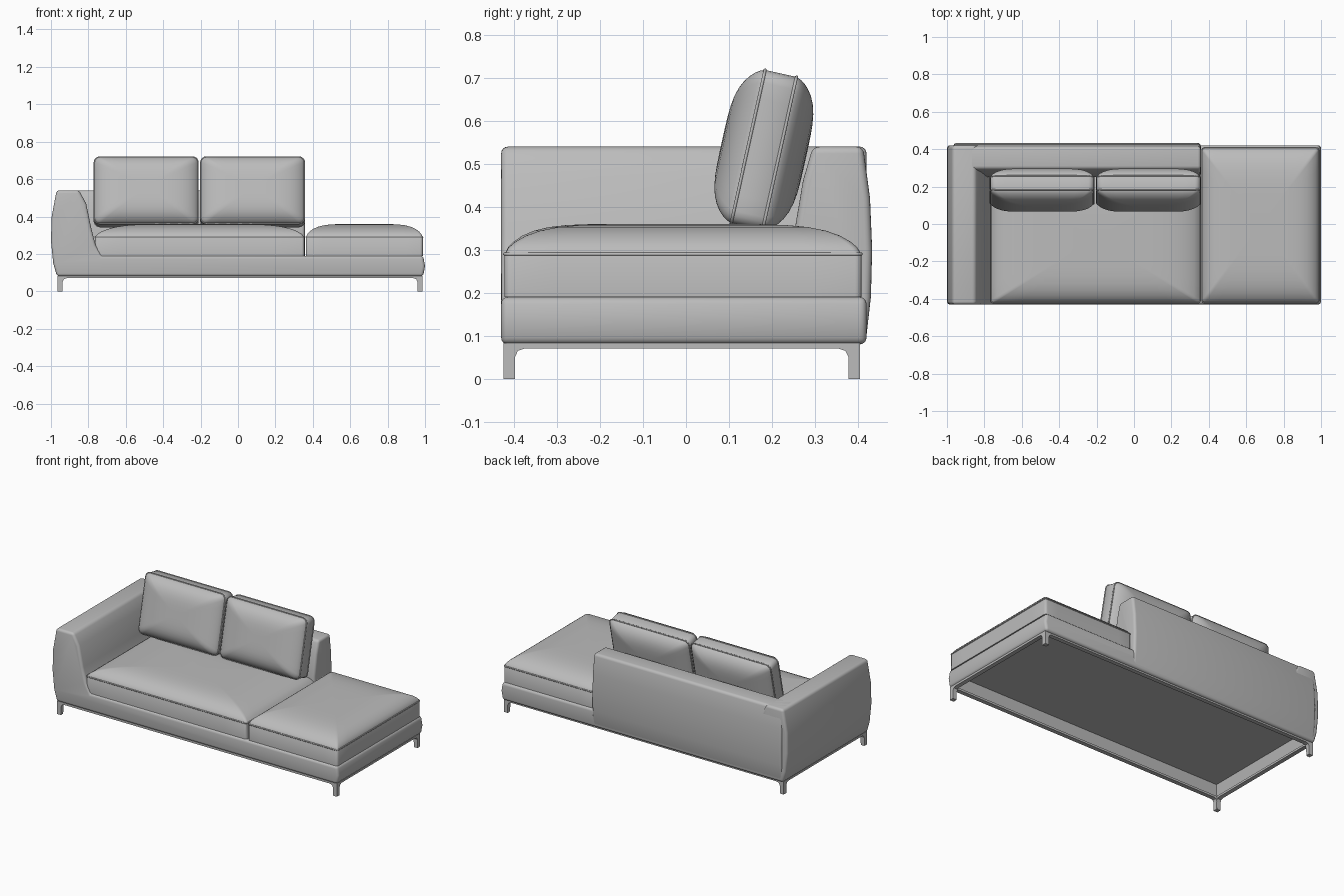
import bpy, bmesh, math
from mathutils import Matrix, Vector

if "Cube" in bpy.data.objects:
    bpy.data.objects.remove(bpy.data.objects["Cube"])

# One fabric colour for the whole sofa
GREY = (0.5, 0.5, 0.5, 1)
fabric = bpy.data.materials.new("grey_fabric")
fabric.use_nodes = True
fabric.diffuse_color = GREY
fabric.node_tree.nodes["Principled BSDF"].inputs["Base Color"].default_value = GREY


def finish(bm, name):
    bmesh.ops.recalc_face_normals(bm, faces=bm.faces)
    mesh = bpy.data.meshes.new(name)
    bm.to_mesh(mesh)
    bm.free()
    obj = bpy.data.objects.new(name, mesh)
    bpy.context.collection.objects.link(obj)
    mesh.materials.append(fabric)
    bpy.ops.object.select_all(action="DESELECT")
    obj.select_set(True)
    bpy.context.view_layer.objects.active = obj
    bpy.ops.object.shade_smooth_by_angle(angle=math.radians(40))
    return obj


def prism(name, profile, axis, lo, hi, bevel=0, recess=None):
    """Extrude a profile along x or y, round its edges, optionally hollow the underside."""
    bm = bmesh.new()

    def place(p, t):
        return (t, p[0], p[1]) if axis == "x" else (p[0], t, p[1])
    ends = [[bm.verts.new(place(p, t)) for p in profile] for t in (lo, hi)]
    bm.faces.new(ends[0])
    bm.faces.new(ends[1])
    n = len(profile)
    for i in range(n):
        j = (i + 1) % n
        bm.faces.new((ends[0][i], ends[0][j], ends[1][j], ends[1][i]))
    bmesh.ops.recalc_face_normals(bm, faces=bm.faces)
    if bevel:
        sharp = [e for e in bm.edges if e.calc_face_angle() > 0.6]
        bmesh.ops.bevel(bm, geom=sharp, offset=bevel, segments=4, profile=0.5,
                        affect="EDGES", clamp_overlap=False)
    if recess:
        bm.normal_update()
        under = max((f for f in bm.faces if f.normal.z < -0.9), key=lambda f: f.calc_area())
        bmesh.ops.inset_individual(bm, faces=[under], thickness=recess[0])
        bmesh.ops.translate(bm, verts=under.verts, vec=(0, 0, recess[1]))
    return finish(bm, name)


def rounded_outline(a, b, r, arc=4, steps=8):
    """Rounded rectangle, with its straight edges subdivided."""
    corners = []
    for k, (sx, sy) in enumerate(((1, 1), (-1, 1), (-1, -1), (1, -1))):
        angles = [math.pi / 2 * (k + i / arc) for i in range(arc + 1)]
        corners.append([Vector((sx * (a - r) + r * math.cos(t),
                                sy * (b - r) + r * math.sin(t), 0)) for t in angles])
    points = []
    for k, corner in enumerate(corners):
        nxt = corners[(k + 1) % 4][0]
        points += corner + [corner[-1].lerp(nxt, i / steps) for i in range(1, steps)]
    return points


def piping(name, points, matrix):
    curve = bpy.data.curves.new(name, "CURVE")
    curve.dimensions = "3D"
    curve.bevel_depth = 0.004
    curve.bevel_resolution = 1
    spline = curve.splines.new("POLY")
    spline.points.add(len(points) - 1)
    for sp, p in zip(spline.points, points):
        sp.co = (*(matrix @ p), 1)
    spline.use_cyclic_u = True
    curve.materials.append(fabric)
    bpy.context.collection.objects.link(bpy.data.objects.new(name, curve))


def cushion(name, width, depth, band, crowns, power, matrix, radius):
    """Straight side band with a domed face below and above, and piped seams."""
    outline = rounded_outline(width / 2, depth / 2, radius)
    scales = [0.15, 0.3, 0.45, 0.58, 0.7, 0.8, 0.88, 0.94, 0.975, 1]
    bm = bmesh.new()

    def half(sign, crown):
        rings = []
        for s in scales:
            z = sign * (band / 2 + crown * (1 - s ** power) ** 0.72)
            rings.append([bm.verts.new(matrix @ Vector((p.x * s, p.y * s, z))) for p in outline])
        tip = bm.verts.new(matrix @ Vector((0, 0, sign * (band / 2 + crown))))
        return tip, rings

    low_tip, low = half(-1, crowns[0])
    top_tip, top = half(1, crowns[1])
    rings = low + top[::-1]
    n = len(outline)
    for i in range(n):
        j = (i + 1) % n
        bm.faces.new((low_tip, low[0][i], low[0][j]))
        bm.faces.new((top_tip, top[0][i], top[0][j]))
        for r, q in zip(rings, rings[1:]):
            bm.faces.new((r[i], r[j], q[j], q[i]))
    finish(bm, name)
    for sign, crown, side in ((-1, crowns[0], "lower"), (1, crowns[1], "upper")):
        if crown:
            seam = [p * 0.998 + Vector((0, 0, sign * band / 2)) for p in outline]
            piping(f"{name}_{side}_piping", seam, matrix)


# Base and arm: one profile, hollow underneath
prism("base_and_arm", [
    (-0.968, 0.08), (-0.988, 0.15), (-1.0, 0.27), (-0.996, 0.4), (-0.97, 0.54),
    (-0.85, 0.54), (-0.812, 0.47), (-0.785, 0.34), (-0.762, 0.25), (-0.73, 0.19),
    (0.99, 0.19), (1.0, 0.135), (0.99, 0.08)],
    "y", -0.43, 0.42, bevel=0.016, recess=(0.025, 0.075))

# Backrest
prism("backrest", [
    (0.418, 0.085), (0.43, 0.19), (0.433, 0.3), (0.428, 0.42), (0.412, 0.54),
    (0.295, 0.54), (0.272, 0.46), (0.25, 0.33), (0.25, 0.17), (0.395, 0.17), (0.395, 0.085)],
    "x", -0.965, 0.357, bevel=0.016)

# Seat cushions
for name, x0, x1, y1 in (("main_seat_cushion", -0.765, 0.355, 0.265),
                         ("chaise_seat_cushion", 0.363, 0.988, 0.408)):
    y0 = -0.422
    centre = Matrix.Translation(((x0 + x1) / 2, (y0 + y1) / 2, 0.24))
    cushion(name, x1 - x0, y1 - y0, 0.1, (0, 0.07), 5.5, centre, 0.015)

# Leaning back cushions
for name, x in (("right_back_cushion", -0.491), ("left_back_cushion", 0.078)):
    lean = Matrix.Translation((x, 0.181, 0.532)) @ Matrix.Rotation(math.radians(77.5), 4, "X")
    cushion(name, 0.555, 0.365, 0.075, (0.062, 0.062), 4, lean, 0.03)


# Underframe: rails that curve down into tapered legs at both ends
def rail(name, axis, a, b, lo, w=0.027):
    half = [(0, 0), (0, 0.083)]
    inner = [(w + 0.022, 0.07), (w + 0.007, 0.065), (w, 0.05), (w * 0.85, 0)]
    profile = ([(a + t, z) for t, z in half] + [(b - t, z) for t, z in half[::-1]]
               + [(b - t, z) for t, z in inner[::-1]] + [(a + t, z) for t, z in inner])
    prism(name, profile, axis, lo, lo + w)


rail("front_rail_and_legs", "y", -0.965, 0.987, -0.425)
rail("back_rail_and_legs", "y", -0.965, 0.987, 0.378)
rail("right_rail_and_legs", "x", -0.425, 0.405, -0.965)
rail("left_rail_and_legs", "x", -0.425, 0.405, 0.96)
